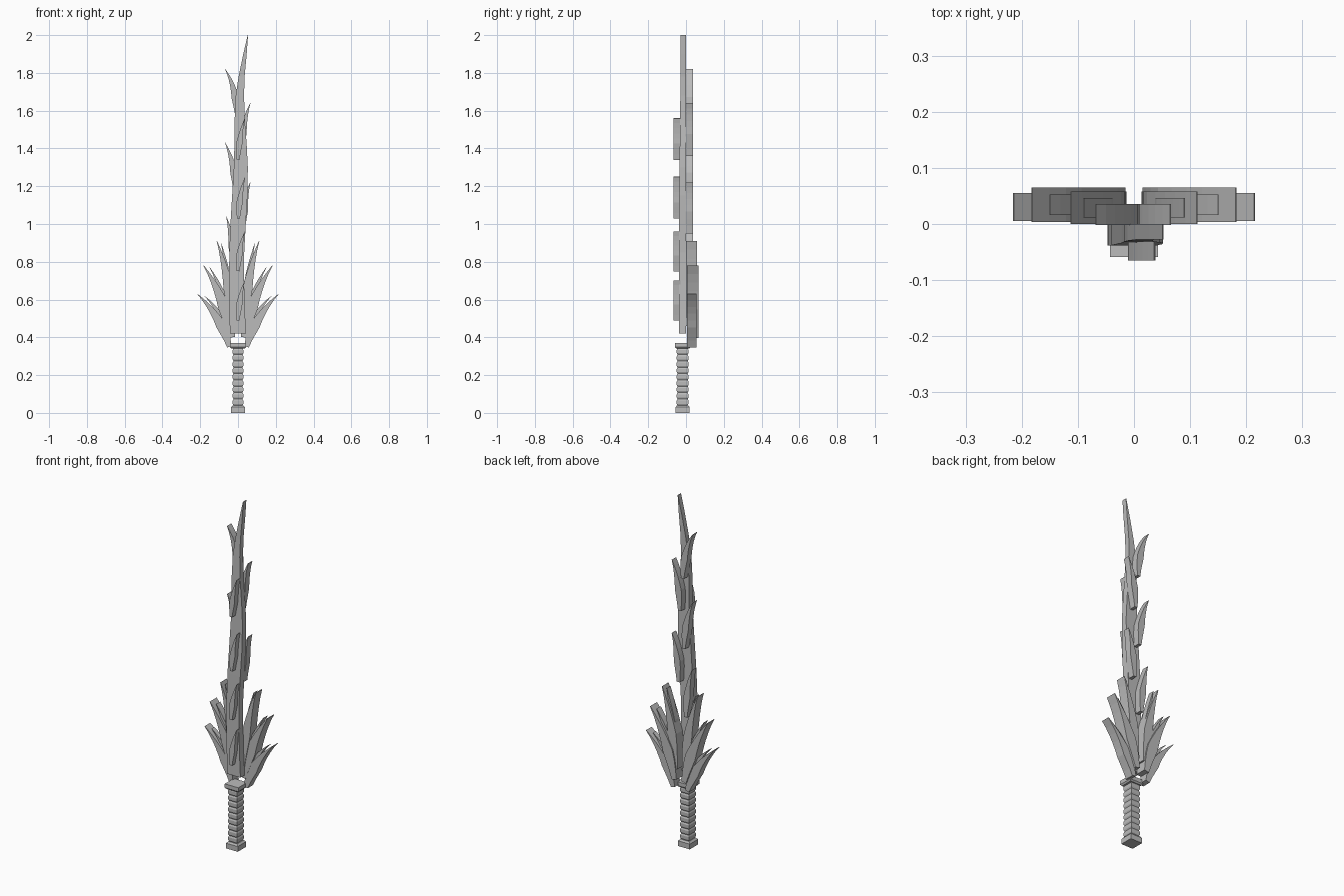
import bpy, bmesh
from mathutils import Vector

if "Cube" in bpy.data.objects:
    bpy.data.objects.remove(bpy.data.objects["Cube"])

steel = bpy.data.materials.new("grey_steel")
steel.diffuse_color = (0.5, 0.5, 0.5, 1)
steel.use_nodes = True
steel.node_tree.nodes["Principled BSDF"].inputs["Base Color"].default_value = steel.diffuse_color


def finish(name, bm):
    bmesh.ops.recalc_face_normals(bm, faces=bm.faces)
    me = bpy.data.meshes.new(name)
    bm.to_mesh(me)
    bm.free()
    me.materials.append(steel)
    ob = bpy.data.objects.new(name, me)
    bpy.context.collection.objects.link(ob)
    return ob


def slab(name, rows, taper=0.0):
    """Flat plate from rows of (left point, right point, y front, y back)."""
    bm = bmesh.new()
    rings = []
    for l, r, y0, y1 in rows:
        rings.append([bm.verts.new((p[0], y, p[1]))
                      for p, y in ((l, y0), (r, y0), (r, y1), (l, y1))])
    for a, b in zip(rings, rings[1:]):
        for i in range(4):
            j = (i + 1) % 4
            bm.faces.new((a[i], a[j], b[j], b[i]))
    bm.faces.new(rings[0])
    bm.faces.new(rings[-1])
    return finish(name, bm)


def horn(name, p0, p1, p2, width, y0, y1, n=8, root=0.45):
    """Curved pointed plate following a quadratic curve."""
    p0, p1, p2 = Vector(p0), Vector(p1), Vector(p2)
    rows = []
    for i in range(n + 1):
        t = i / n
        c = p0 * (1 - t) ** 2 + p1 * 2 * t * (1 - t) + p2 * t * t
        d = ((p1 - p0) * (1 - t) + (p2 - p1) * t).normalized()
        side = Vector((d.y, -d.x))
        if t < 0.35:
            w = root + (1 - root) * t / 0.35
        else:
            w = max(0.04, (1 - t) / 0.65)
        h = side * width * w / 2
        rows.append((c - h, c + h, y0, y1))
    return slab(name, rows)


def square_stack(name, profile, cy):
    """Square column from (z, half x, half y) rows."""
    return slab(name, [((-hx, z), (hx, z), cy - hy, cy + hy) for z, hx, hy in profile])


# Hilt: pommel, ribbed grip, guard
CY = -0.018
square_stack("pommel", [(0, 0.037, 0.037), (0.03, 0.037, 0.037), (0.04, 0.028, 0.03)], CY)
grip = []
for i in range(9):
    z = 0.04 + i * 0.0335
    grip += [(z, 0.024, 0.027), (z + 0.008, 0.028, 0.031), (z + 0.025, 0.028, 0.031)]
grip.append((0.343, 0.024, 0.027))
square_stack("grip", grip, CY)
square_stack("guard", [(0.34, 0.036, 0.034), (0.348, 0.043, 0.041), (0.37, 0.043, 0.041)], CY)

# Main blade: wavy outline rows of (z, left x, right x, front y)
outline = [(0.42, -0.043, 0.042, -0.038), (0.55, -0.045, 0.036, -0.038),
           (0.7, -0.047, 0.032, -0.038), (0.85, -0.046, 0.033, -0.038),
           (1.0, -0.04, 0.041, -0.038), (1.15, -0.031, 0.05, -0.036),
           (1.3, -0.022, 0.052, -0.034), (1.42, -0.019, 0.046, -0.033),
           (1.55, -0.018, 0.036, -0.032), (1.68, -0.012, 0.032, -0.03),
           (1.78, 0.003, 0.035, -0.028), (1.9, 0.028, 0.046, -0.028),
           (2.0, 0.051, 0.053, -0.028)]
slab("blade", [((l, z), (r, z), y, 0.0) for z, l, r, y in outline])

# Barbs behind the blade, alternating sides: (side, root x, root z, tip x, tip z)
barbs = [(-1, 0.002, 1.55, 0.068, 1.82), (1, 0.016, 1.36, 0.065, 1.64),
         (-1, 0.01, 1.15, 0.068, 1.43), (1, 0.024, 0.95, 0.065, 1.22),
         (-1, 0.022, 0.76, 0.062, 1.04)]
for k, (s, x, z, tx, tz) in enumerate(barbs):
    horn(f"back_barb_{k + 1}", (s * x, z), (s * (x + 0.005), z + 0.17), (s * tx, tz),
         0.042, -0.002, 0.036)

# Flame-shaped ridges on the front of the blade
for k, (z0, z1, x) in enumerate([(0.49, 0.70, 0.0), (0.75, 0.96, 0.0),
                                 (1.03, 1.25, 0.002), (1.34, 1.56, 0.0)]):
    horn(f"front_ridge_{k + 1}", (x, z0), (x + 0.004, z0 + 0.12), (x + 0.036, z1),
         0.034, -0.065, -0.03)

# Fanned leaves at the base: root, bend, tip, width, second tip, depth range
leaves = [("lower", (0.045, 0.35), (0.09, 0.51), (0.215, 0.63), 0.056, (0.18, 0.62), 0.005, 0.055),
          ("middle", (0.03, 0.40), (0.075, 0.62), (0.182, 0.78), 0.066, (0.15, 0.77), 0.004, 0.065),
          ("upper", (0.026, 0.46), (0.05, 0.74), (0.112, 0.91), 0.056, (0.09, 0.90), 0.0, 0.058)]
for name, p0, p1, p2, w, q2, y0, y1 in leaves:
    for s, side in ((-1, "left"), (1, "right")):
        m = lambda p: (s * p[0], p[1])
        horn(f"{name}_leaf_{side}", m(p0), m(p1), m(p2), w, y0, y1)
        # slimmer split tip nested on the inner edge
        q0 = ((p0[0] + p1[0]) / 2 - 0.004, (p0[1] + p1[1]) / 2)
        q1 = (p1[0] + 0.008, p1[1] + 0.045)
        horn(f"{name}_leaf_split_{side}", m(q0), m(q1), m(q2), w * 0.5,
             y0 + 0.012, y1 - 0.012)
